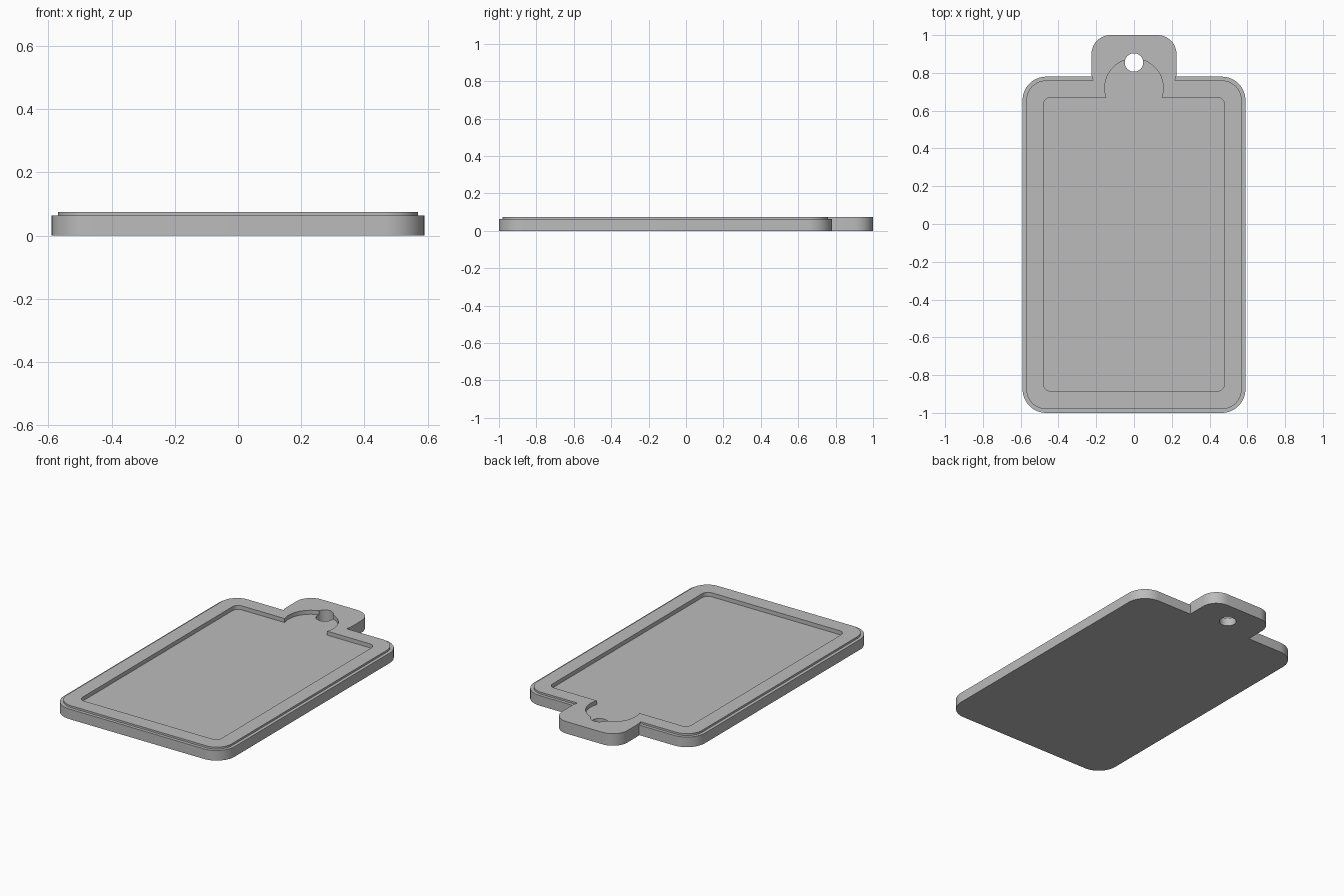
import bpy
import bmesh
import math

cube = bpy.data.objects.get("Cube")
if cube:
    bpy.data.objects.remove(cube, do_unlink=True)

grey = bpy.data.materials.new("plain grey")
grey.use_nodes = True
colour = (0.5, 0.5, 0.5, 1)
grey.diffuse_color = colour
grey.node_tree.nodes["Principled BSDF"].inputs["Base Color"].default_value = colour


def prism(name, outline, z0, z1):
    """Extrude a closed outline between two heights."""
    bm = bmesh.new()
    face = bm.faces.new([bm.verts.new((x, y, z0)) for x, y in outline])
    top = bmesh.ops.extrude_face_region(bm, geom=[face])["geom"]
    verts = [g for g in top if isinstance(g, bmesh.types.BMVert)]
    bmesh.ops.translate(bm, verts=verts, vec=(0, 0, z1 - z0))
    bmesh.ops.recalc_face_normals(bm, faces=bm.faces)
    mesh = bpy.data.meshes.new(name)
    bm.to_mesh(mesh)
    bm.free()
    mesh.materials.append(grey)
    obj = bpy.data.objects.new(name, mesh)
    bpy.context.collection.objects.link(obj)
    return obj


def rounded(half_x, y0, y1, r, steps=12):
    """Rounded rectangle outline, symmetric in x."""
    corners = [(half_x - r, y1 - r), (r - half_x, y1 - r),
               (r - half_x, y0 + r), (half_x - r, y0 + r)]
    return [(cx + r * math.cos(a), cy + r * math.sin(a))
            for q, (cx, cy) in enumerate(corners)
            for a in [math.pi / 2 * (q + i / steps) for i in range(steps + 1)]]


def circle(y, r, steps=48):
    turns = [2 * math.pi * i / steps for i in range(steps)]
    return [(r * math.cos(a), y + r * math.sin(a)) for a in turns]


def combine(target, tool, operation):
    """Apply a boolean and remove the tool."""
    tool.hide_render = True
    bpy.context.view_layer.objects.active = target
    mod = target.modifiers.new(operation, 'BOOLEAN')
    mod.operation = operation
    mod.solver = 'EXACT'
    mod.object = tool
    bpy.ops.object.modifier_apply(modifier=mod.name)
    bpy.data.objects.remove(tool, do_unlink=True)


BASE, TOP, FLOOR = 0.063, 0.075, 0.05

# Slab, raised border and hanging tab
tray = prism("tag_tray", rounded(0.59, -1, 0.78, 0.125), 0, BASE)
combine(tray, prism("border", rounded(0.57, -0.98, 0.76, 0.105), 0.03, TOP), 'UNION')
combine(tray, prism("tab", rounded(0.225, 0.7, 1, 0.1), 0, TOP), 'UNION')

# Recess, thumb notch and hanging hole
recess = prism("recess", rounded(0.48, -0.885, 0.67, 0.04), FLOOR, 0.2)
combine(recess, prism("notch", circle(0.72, 0.155), FLOOR, 0.2), 'UNION')
combine(tray, recess, 'DIFFERENCE')
combine(tray, prism("hole", circle(0.855, 0.049), -0.1, 0.3), 'DIFFERENCE')

# Smooth round corners, sharp rims
bpy.ops.object.select_all(action='DESELECT')
tray.select_set(True)
bpy.context.view_layer.objects.active = tray
bpy.ops.object.shade_smooth_by_angle(angle=math.radians(30))
